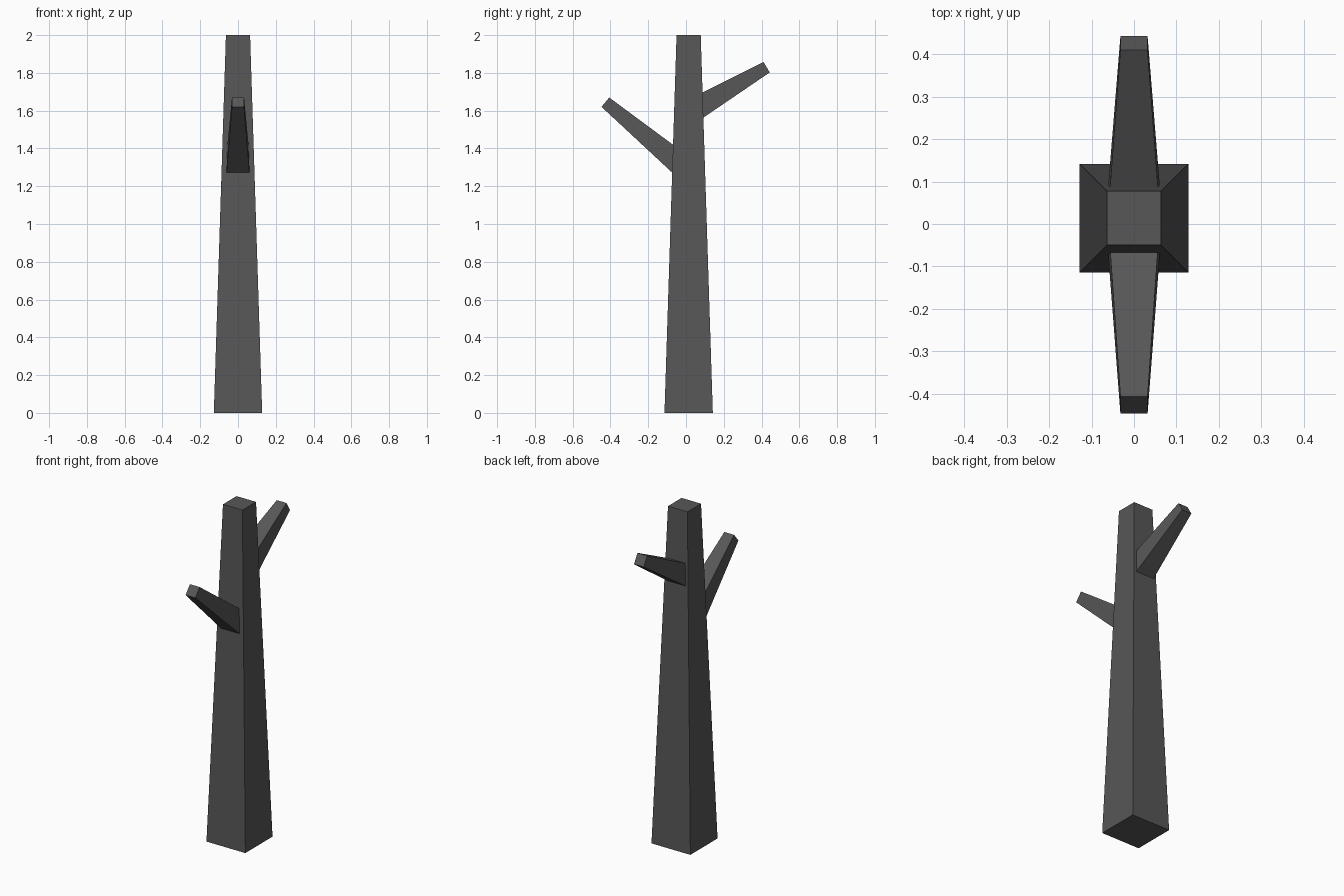
import bpy
import bmesh
from mathutils import Vector, Matrix

cube = bpy.data.objects.get("Cube")
if cube:
    bpy.data.objects.remove(cube, do_unlink=True)

# Bark colour
bark = bpy.data.materials.new("dark_grey_bark")
bark.use_nodes = True
colour = (0.095, 0.095, 0.095, 1)
bark.diffuse_color = colour
shader = bark.node_tree.nodes["Principled BSDF"]
shader.inputs["Base Color"].default_value = colour
shader.inputs["Roughness"].default_value = 0.9


def tapered_beam(name, start, end, start_half, end_half):
    """Square beam from start to end, tapering between two half widths."""
    start, end = Vector(start), Vector(end)
    axis = (end - start).normalized()
    side = Vector((1, 0, 0))
    up = axis.cross(side)
    frame = Matrix((side, up, axis)).transposed().to_4x4()
    frame.translation = (start + end) / 2

    bm = bmesh.new()
    bmesh.ops.create_cube(bm, size=2)
    for v in bm.verts:
        half = end_half if v.co.z > 0 else start_half
        v.co = (v.co.x * half, v.co.y * half, v.co.z * (end - start).length / 2)
    bm.transform(frame)
    bmesh.ops.recalc_face_normals(bm, faces=bm.faces)
    mesh = bpy.data.meshes.new(name)
    bm.to_mesh(mesh)
    bm.free()
    mesh.materials.append(bark)
    obj = bpy.data.objects.new(name, mesh)
    bpy.context.collection.objects.link(obj)
    return obj


# Trunk, then two branches rooted inside it
tapered_beam("trunk", (0, 0.014, 0), (0, 0.014, 2), 0.128, 0.064)
tapered_beam("front_branch", (0, 0.01, 1.282), (0, -0.427, 1.645), 0.064, 0.032)
tapered_beam("back_branch", (0, 0.018, 1.59), (0, 0.427, 1.83), 0.064, 0.032)
